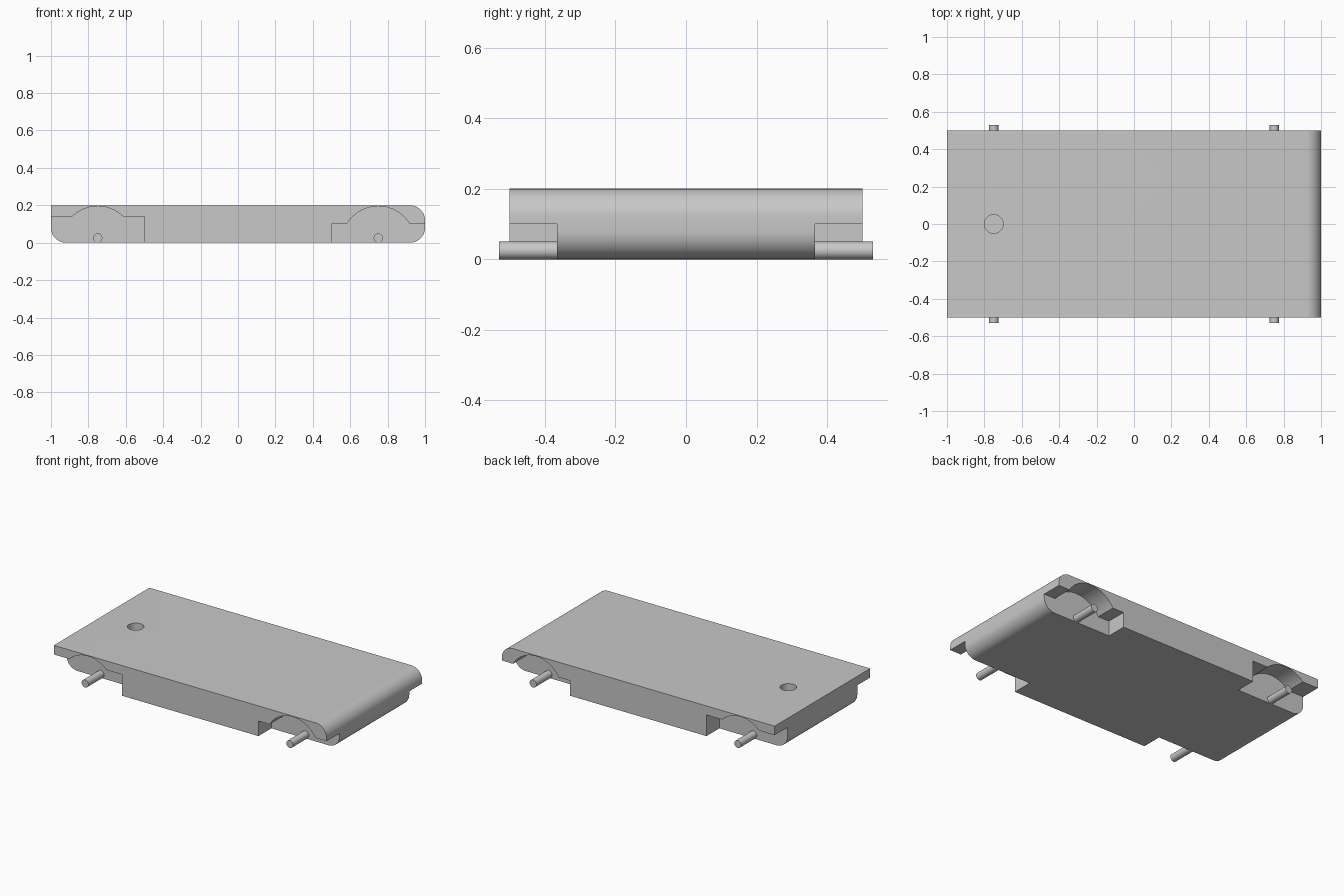
import bpy, bmesh
from math import sin, cos, asin, sqrt, radians, pi

if "Cube" in bpy.data.objects:
    bpy.data.objects.remove(bpy.data.objects["Cube"], do_unlink=True)

LENGTH, WIDTH, HEIGHT = 2.0, 1.0, 0.2
CORNER = 0.08
CORE_HALF = 0.365      # half width of the body between the wheel wells
WHEEL_X, ARCH_R = 0.75, 0.195
AXLE_R, AXLE_END = 0.025, 0.53

grey = bpy.data.materials.new("plain grey")
grey.use_nodes = True
colour = (0.58, 0.58, 0.58, 1)
grey.diffuse_color = colour
grey.node_tree.nodes["Principled BSDF"].inputs["Base Color"].default_value = colour


def arc(cx, cz, r, start, end, steps):
    return [(cx + r * cos(start + (end - start) * i / steps),
             cz + r * sin(start + (end - start) * i / steps)) for i in range(steps + 1)]


def prism(name, profile, y0, y1):
    """Extrude an x-z profile along y."""
    bm = bmesh.new()
    face = bm.faces.new([bm.verts.new((x, y0, z)) for x, z in profile])
    extruded = bmesh.ops.extrude_face_region(bm, geom=[face])["geom"]
    moved = [v for v in extruded if isinstance(v, bmesh.types.BMVert)]
    bmesh.ops.translate(bm, verts=moved, vec=(0, y1 - y0, 0))
    bmesh.ops.recalc_face_normals(bm, faces=bm.faces)
    mesh = bpy.data.meshes.new(name)
    bm.to_mesh(mesh)
    bm.free()
    mesh.materials.append(grey)
    obj = bpy.data.objects.new(name, mesh)
    bpy.context.collection.objects.link(obj)
    return obj


def select(obj):
    bpy.ops.object.select_all(action="DESELECT")
    obj.select_set(True)
    bpy.context.view_layer.objects.active = obj


def cut(body, cutter):
    mod = body.modifiers.new("cut", "BOOLEAN")
    mod.operation = "DIFFERENCE"
    mod.solver = "EXACT"
    mod.object = cutter
    select(body)
    bpy.ops.object.modifier_apply(modifier=mod.name)
    bpy.data.objects.remove(cutter, do_unlink=True)


def smooth(obj):
    select(obj)
    bpy.ops.object.shade_smooth_by_angle(angle=radians(30))


# Body slab: square upper edge at -x, the other three edges rounded
half, inset = LENGTH / 2, LENGTH / 2 - CORNER
profile = [(-half, HEIGHT)]
profile += arc(-inset, CORNER, CORNER, pi, 1.5 * pi, 12)
profile += arc(inset, CORNER, CORNER, -pi / 2, 0, 12)
profile += arc(inset, HEIGHT - CORNER, CORNER, 0, pi / 2, 12)
body = prism("body", profile, -WIDTH / 2, WIDTH / 2)

# Wheel wells: a low step open to the end of the body, with an arch above the axle
for end, step_z in ((-1, 0.14), (1, 0.10)):
    a = asin(step_z / ARCH_R)
    well = [(0.5, -0.1), (0.5, step_z)]
    well += arc(WHEEL_X, 0, ARCH_R, pi - a, a, 32)
    well += [(1.1, step_z), (1.1, -0.1)]
    well = [(end * x, z) for x, z in well]
    for side in (-1, 1):
        cut(body, prism("well_cutter", well, side * CORE_HALF, side * 0.6))

# Round blind hole in the top
bpy.ops.mesh.primitive_cylinder_add(vertices=48, radius=0.05, depth=0.2,
                                    location=(-WHEEL_X, 0, HEIGHT))
hole = bpy.context.object
hole.data.materials.append(grey)
cut(body, hole)
smooth(body)

# Four axle stubs
for end, end_name in ((-1, "square_end"), (1, "round_end")):
    for side, side_name in ((-1, "front"), (1, "back")):
        circle = arc(end * WHEEL_X, AXLE_R, AXLE_R, 0, 2 * pi, 32)[:-1]
        axle = prism(f"axle_{end_name}_{side_name}", circle,
                     side * (CORE_HALF - 0.005), side * AXLE_END)
        smooth(axle)
